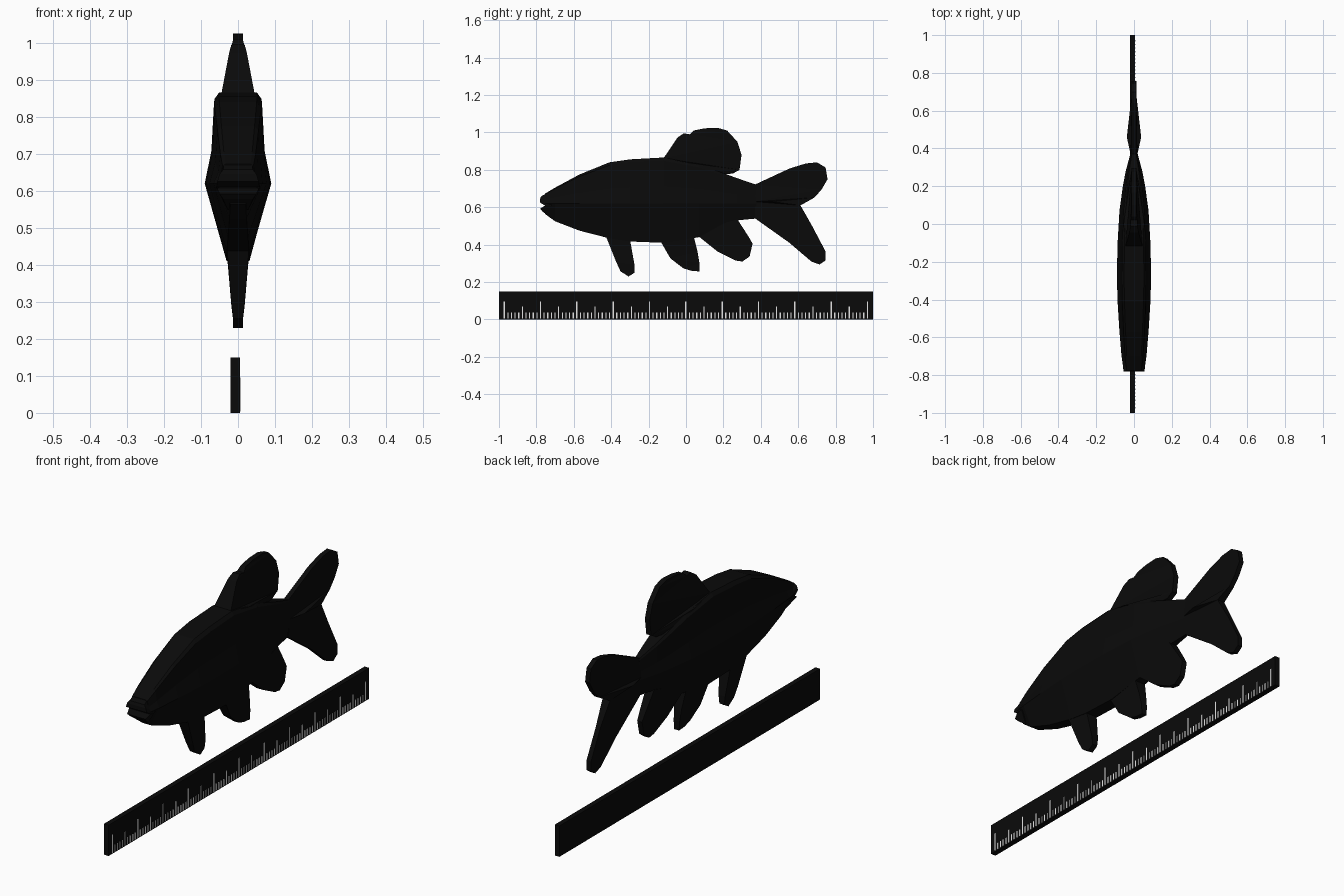
import bpy, bmesh
from mathutils import Vector
from mathutils.geometry import tessellate_polygon

if "Cube" in bpy.data.objects:
    bpy.data.objects.remove(bpy.data.objects["Cube"])


def material(name, value):
    m = bpy.data.materials.new(name)
    m.use_nodes = True
    col = (value, value, value, 1)
    m.diffuse_color = col
    bsdf = next(n for n in m.node_tree.nodes if n.type == 'BSDF_PRINCIPLED')
    bsdf.inputs["Base Color"].default_value = col
    return m


BLACK = material("black", 0.003)
WHITE = material("white", 0.8)


def finish(name, bm, mat):
    bmesh.ops.recalc_face_normals(bm, faces=bm.faces)
    me = bpy.data.meshes.new(name)
    bm.to_mesh(me)
    bm.free()
    me.materials.append(mat)
    ob = bpy.data.objects.new(name, me)
    bpy.context.collection.objects.link(ob)
    return ob


def plate(name, outline, rim=0.013):
    """Solid from a side outline of (y, z) or (y, z, half thickness) points."""
    pts = [(*p, rim)[:3] for p in outline]
    bm = bmesh.new()
    left = [bm.verts.new((h, y, z)) for y, z, h in pts]
    right = [bm.verts.new((-h, y, z)) for y, z, h in pts]
    for tri in tessellate_polygon([[Vector((y, z, 0)) for y, z, h in pts]]):
        bm.faces.new([left[i] for i in tri])
        bm.faces.new([right[i] for i in reversed(tri)])
    n = len(pts)
    for i in range(n):
        j = (i + 1) % n
        bm.faces.new((left[i], left[j], right[j], right[i]))
    return finish(name, bm, BLACK)


def box(bm, x0, x1, y0, y1, z0, z1):
    vs = bmesh.ops.create_cube(bm, size=1)["verts"]
    for v in vs:
        v.co = ((x0 + x1) / 2 + v.co.x * (x1 - x0),
                (y0 + y1) / 2 + v.co.y * (y1 - y0),
                (z0 + z1) / 2 + v.co.z * (z1 - z0))


# Body: faceted cross-sections (y, bottom, top, half width) lofted nose to tail
sections = [(-0.755, 0.565, 0.672, 0.058), (-0.70, 0.525, 0.705, 0.066),
            (-0.57, 0.475, 0.775, 0.077), (-0.41, 0.434, 0.840, 0.087),
            (-0.30, 0.417, 0.856, 0.090), (-0.12, 0.410, 0.866, 0.088),
            (0.07, 0.440, 0.828, 0.077), (0.20, 0.498, 0.782, 0.059),
            (0.275, 0.530, 0.755, 0.045), (0.377, 0.540, 0.720, 0.018)]
bm = bmesh.new()
rings = []
for y, lo, hi, w in sections:
    mid = 0.62
    half = [(0.35 * w, lo), (w, mid), (0.80 * w, mid + 0.37 * (hi - mid)),
            (0.72 * w, hi - 0.07 * (hi - mid)), (0.58 * w, hi)]
    loop = half + [(-x, z) for x, z in reversed(half)]
    rings.append([bm.verts.new((x, y, z)) for x, z in loop])
for a, b in zip(rings, rings[1:]):
    for i in range(len(a)):
        j = (i + 1) % len(a)
        bm.faces.new((a[i], a[j], b[j], b[i]))
bm.faces.new(rings[0])
bm.faces.new(rings[-1])
finish("fish_body", bm, BLACK)

# Lips with an open mouth notch between them
plate("upper_lip", [(-0.72, 0.69, 0.036), (-0.775, 0.658, 0.04), (-0.78, 0.645, 0.05),
                    (-0.78, 0.625, 0.056), (-0.755, 0.61, 0.058), (-0.72, 0.61, 0.06)])
plate("lower_lip", [(-0.72, 0.61, 0.06), (-0.755, 0.608, 0.057), (-0.78, 0.592, 0.05),
                    (-0.768, 0.578, 0.04), (-0.73, 0.55, 0.028)])

# Dorsal fin: thick along the back, thin at the rim
plate("dorsal_fin", [(-0.12, 0.862, 0.045), (-0.045, 0.973, 0.024), (-0.013, 0.995, 0.018),
                     (0.02, 0.99, 0.018), (0.04, 1.01), (0.10, 1.022), (0.168, 1.025),
                     (0.22, 1.01), (0.275, 0.95), (0.297, 0.88), (0.286, 0.80), (0.25, 0.78),
                     (0.18, 0.775, 0.025), (0.10, 0.80, 0.045), (0.0, 0.84, 0.055)])

# Lower fins
plate("pectoral_fin", [(-0.43, 0.45, 0.03), (-0.372, 0.305, 0.019), (-0.35, 0.257),
                       (-0.307, 0.23), (-0.275, 0.25), (-0.275, 0.29, 0.018),
                       (-0.30, 0.43, 0.03)])
plate("pelvic_fin", [(-0.14, 0.425, 0.03), (-0.083, 0.326, 0.02), (-0.013, 0.273),
                     (0.03, 0.26), (0.072, 0.257), (0.072, 0.30, 0.016), (0.062, 0.36, 0.02),
                     (0.04, 0.45, 0.03)])
plate("anal_fin", [(0.06, 0.45, 0.028), (0.168, 0.364, 0.018), (0.265, 0.315), (0.302, 0.31),
                   (0.34, 0.337), (0.356, 0.406), (0.33, 0.45, 0.016), (0.275, 0.535, 0.022),
                   (0.18, 0.51, 0.026)])

# Tail: two lobes sharing a raised spine
spine = [(0.612, 0.61, 0.02), (0.46, 0.63, 0.038), (0.37, 0.63, 0.018)]
plate("tail_upper_lobe", spine + [(0.37, 0.722, 0.012), (0.553, 0.807), (0.64, 0.834),
                                  (0.70, 0.84), (0.746, 0.813), (0.757, 0.75),
                                  (0.725, 0.695), (0.687, 0.652)], 0.012)
plate("tail_lower_lobe", spine + [(0.37, 0.54, 0.012), (0.553, 0.41), (0.67, 0.31),
                                  (0.714, 0.294), (0.746, 0.316), (0.746, 0.364),
                                  (0.676, 0.497)], 0.012)

# Ruler bar
bm = bmesh.new()
box(bm, -0.02, 0.005, -1, 1, 0, 0.15)
finish("ruler", bm, BLACK)

# Ruler graduations: ten units of ten ticks
bm = bmesh.new()
for i in range(101):
    y = -0.972 + i * 0.01942
    top, w = (0.095, 0.0035) if i % 10 == 0 else (0.07, 0.003) if i % 5 == 0 else (0.037, 0.003)
    box(bm, 0.004, 0.007, y - w, y + w, 0.004, top)
finish("ruler_ticks", bm, WHITE)
